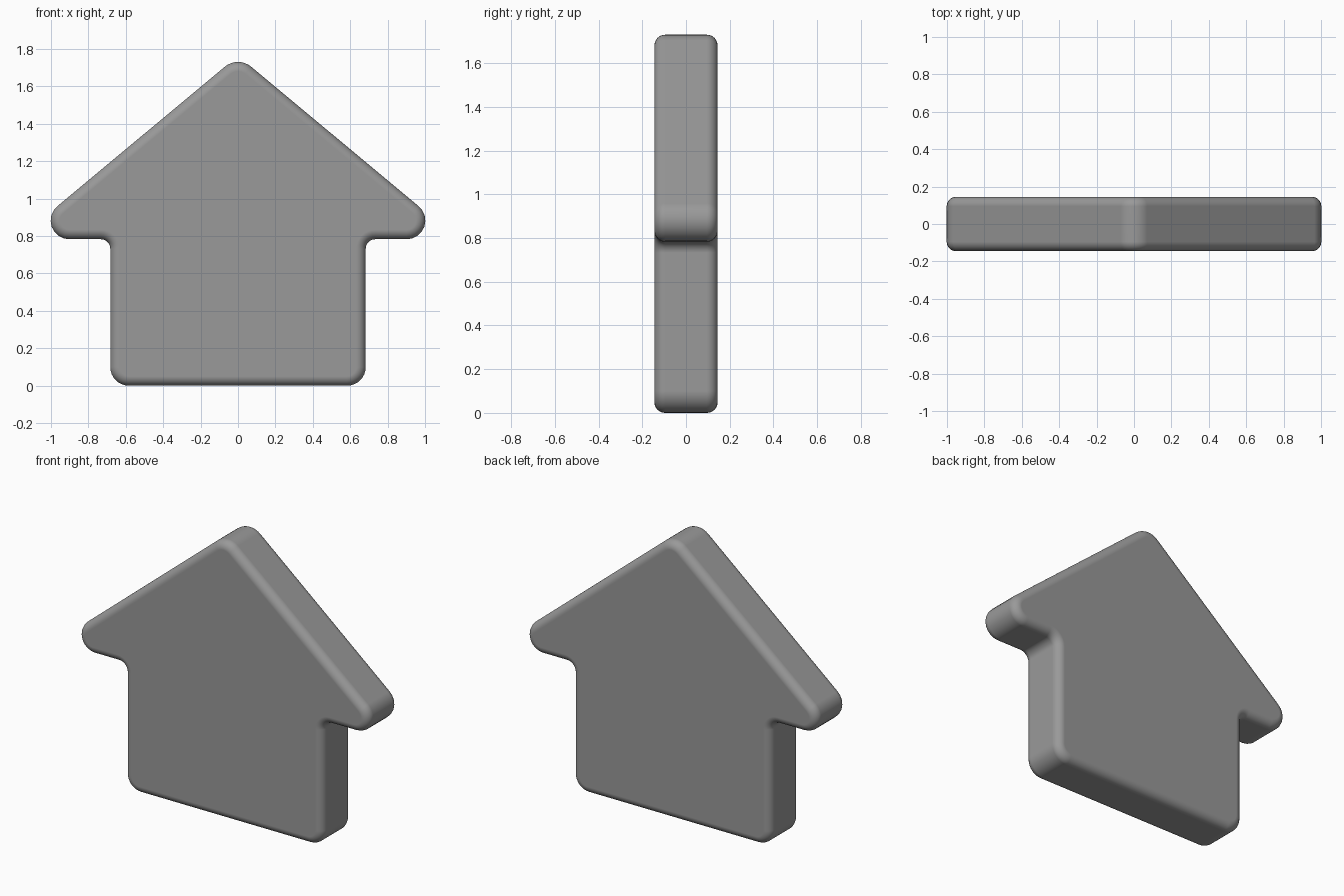
import bpy, bmesh
from math import sin, cos, pi
from mathutils import Vector

if "Cube" in bpy.data.objects:
    bpy.data.objects.remove(bpy.data.objects["Cube"])

HALF_DEPTH = 0.145
EDGE = 0.05      # rounding of the front and back rims
STEPS = 8

# Half outline corners, bottom to apex: (x, z, fillet radius)
half = [(0.683, 0.0, 0.10), (0.683, 0.783, 0.05), (1.178, 0.783, 0.10)]
corners = half + [(0.0, 1.764, 0.11)] + [(-x, z, r) for x, z, r in reversed(half)]


def outline():
    """Rounded outline as (point, outward normal) pairs, counter-clockwise."""
    result = []
    n = len(corners)
    for i, (x, z, r) in enumerate(corners):
        p = Vector((x, z))
        a = (p - Vector(corners[i - 1][:2])).normalized()
        b = (Vector(corners[(i + 1) % n][:2]) - p).normalized()
        n0, n1 = Vector((a.y, -a.x)), Vector((b.y, -b.x))
        sign = 1 if a.x * b.y - a.y * b.x > 0 else -1
        mid = (n0 + n1).normalized()
        centre = p - sign * mid * (r / mid.dot(n0))
        angle = n0.angle(n1)
        for k in range(STEPS + 1):
            t = k / STEPS
            d = (n0 * sin((1 - t) * angle) + n1 * sin(t * angle)) / sin(angle)
            result.append((centre + sign * r * d, d))
    return result


# Rings from front to back: (inset, y)
rings = []
for k in range(STEPS + 1):
    a = pi / 2 * k / STEPS
    rings.append((EDGE * (1 - sin(a)), -HALF_DEPTH + EDGE * (1 - cos(a))))
rings += [(inset, -y) for inset, y in reversed(rings)]

# House-shaped slab
bm = bmesh.new()
shape = outline()
loops = []
for inset, y in rings:
    loop = []
    for p, d in shape:
        q = p - d * inset
        loop.append(bm.verts.new((q.x, y, q.y)))
    loops.append(loop)
count = len(shape)
for lo, hi in zip(loops, loops[1:]):
    for i in range(count):
        j = (i + 1) % count
        bm.faces.new((lo[i], lo[j], hi[j], hi[i]))
bm.faces.new(loops[0])
bm.faces.new(loops[-1][::-1])
bmesh.ops.recalc_face_normals(bm, faces=bm.faces)

mesh = bpy.data.meshes.new("house_plaque")
bm.to_mesh(mesh)
bm.free()
house = bpy.data.objects.new("house_plaque", mesh)
bpy.context.collection.objects.link(house)
mesh.shade_smooth()

# Dark grey colour
grey = bpy.data.materials.new("dark_grey")
grey.diffuse_color = (0.32, 0.32, 0.32, 1)
grey.use_nodes = True
grey.node_tree.nodes["Principled BSDF"].inputs["Base Color"].default_value = grey.diffuse_color
mesh.materials.append(grey)

# Keeps the large faces flat against the rounded rims
weighted = house.modifiers.new("flat_faces", 'WEIGHTED_NORMAL')
weighted.weight = 100
